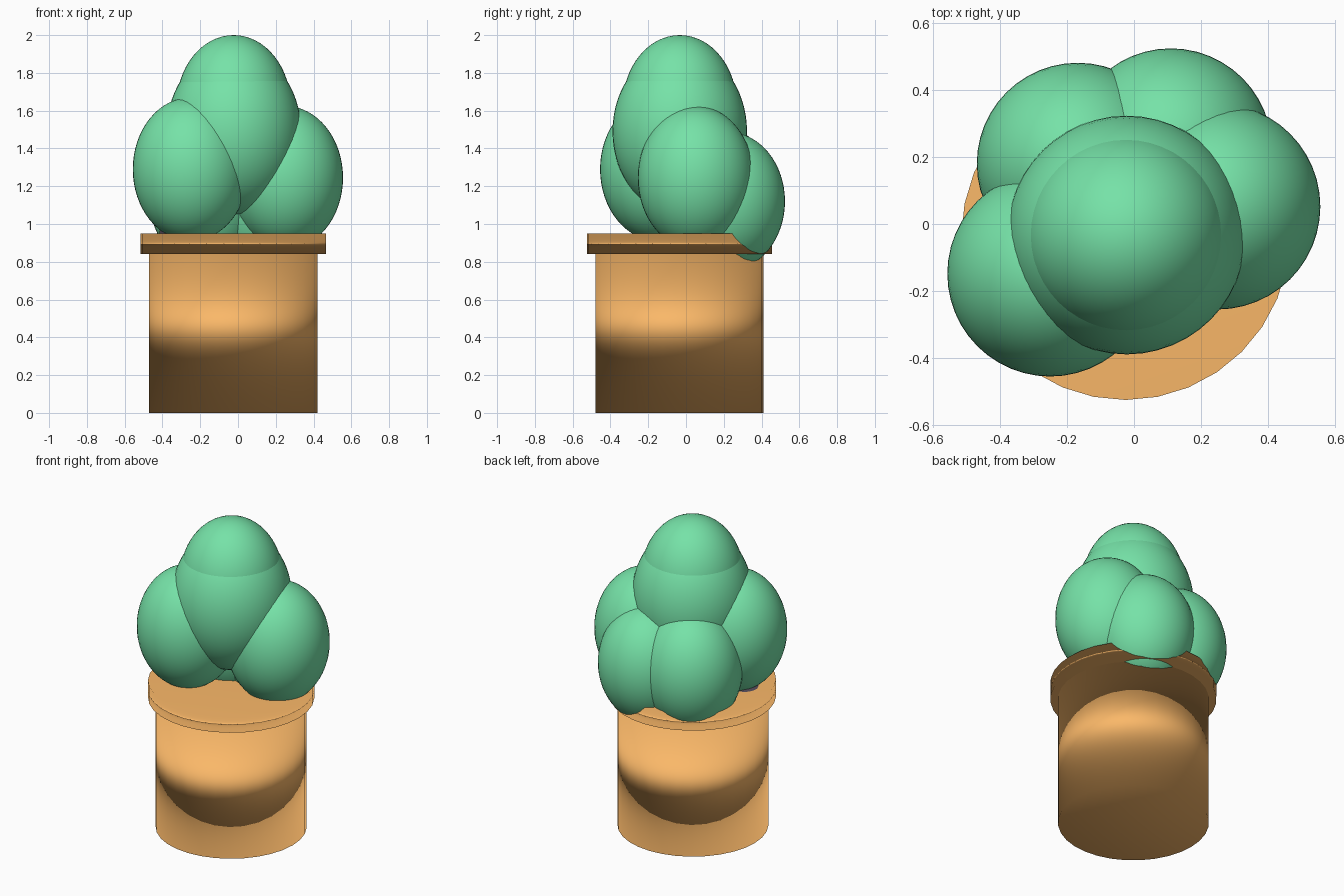
import bpy

if "Cube" in bpy.data.objects:
    bpy.data.objects.remove(bpy.data.objects["Cube"])

CX, CY = -0.025, -0.035  # pot axis


def material(name, color):
    m = bpy.data.materials.new(name)
    m.diffuse_color = color
    m.use_nodes = True
    m.node_tree.nodes["Principled BSDF"].inputs["Base Color"].default_value = m.diffuse_color
    return m


def finish(name, mat):
    ob = bpy.context.object
    ob.name = name
    ob.data.materials.append(mat)
    bpy.ops.object.shade_smooth()
    return ob


def cylinder(name, x, y, r, z0, z1, mat):
    bpy.ops.mesh.primitive_cylinder_add(vertices=32, radius=r, depth=z1 - z0,
                                        location=(x, y, (z0 + z1) / 2))
    ob = finish(name, mat)
    # soft shading that rolls over from the caps to the side
    mod = ob.modifiers.new("soft_normals", 'WEIGHTED_NORMAL')
    mod.mode = 'FACE_AREA'
    mod.keep_sharp = False
    return ob


def leaf_ball(name, x, y, z, r, rz, mat):
    bpy.ops.mesh.primitive_uv_sphere_add(segments=48, ring_count=32, radius=1,
                                         location=(x, y, z))
    bpy.context.object.scale = (r, r, rz)
    bpy.ops.object.transform_apply(location=False, rotation=False, scale=True)
    return finish(name, mat)


clay = material("clay", (0.96, 0.48, 0.14, 1))
green = material("leaf_green", (0.18, 0.76, 0.39, 1))
bark = material("dark_bark", (0.09, 0.07, 0.1, 1))

# Pot body and its overhanging rim
cylinder("pot_body", CX, CY, 0.445, 0.0, 0.9, clay)
cylinder("pot_rim", CX, CY, 0.49, 0.84, 0.95, clay)

# Short stem peeking out under the front left foliage
cylinder("stem", -0.335, -0.125, 0.08, 0.9, 0.965, bark)

# Foliage: tall stretched balls, stacked and clustered
for name, x, y, z, r, rz in (
    ("foliage_top", -0.023, -0.033, 1.625, 0.303, 0.375),
    ("foliage_middle", -0.022, -0.033, 1.49, 0.356, 0.44),
    ("foliage_front_left", -0.25, -0.148, 1.29, 0.307, 0.38),
    ("foliage_right", 0.249, 0.052, 1.245, 0.307, 0.38),
    ("foliage_back_right", 0.11, 0.222, 1.12, 0.302, 0.367),
    ("foliage_back_left", -0.168, 0.18, 1.14, 0.301, 0.375),
):
    leaf_ball(name, x, y, z, r, rz, green)
